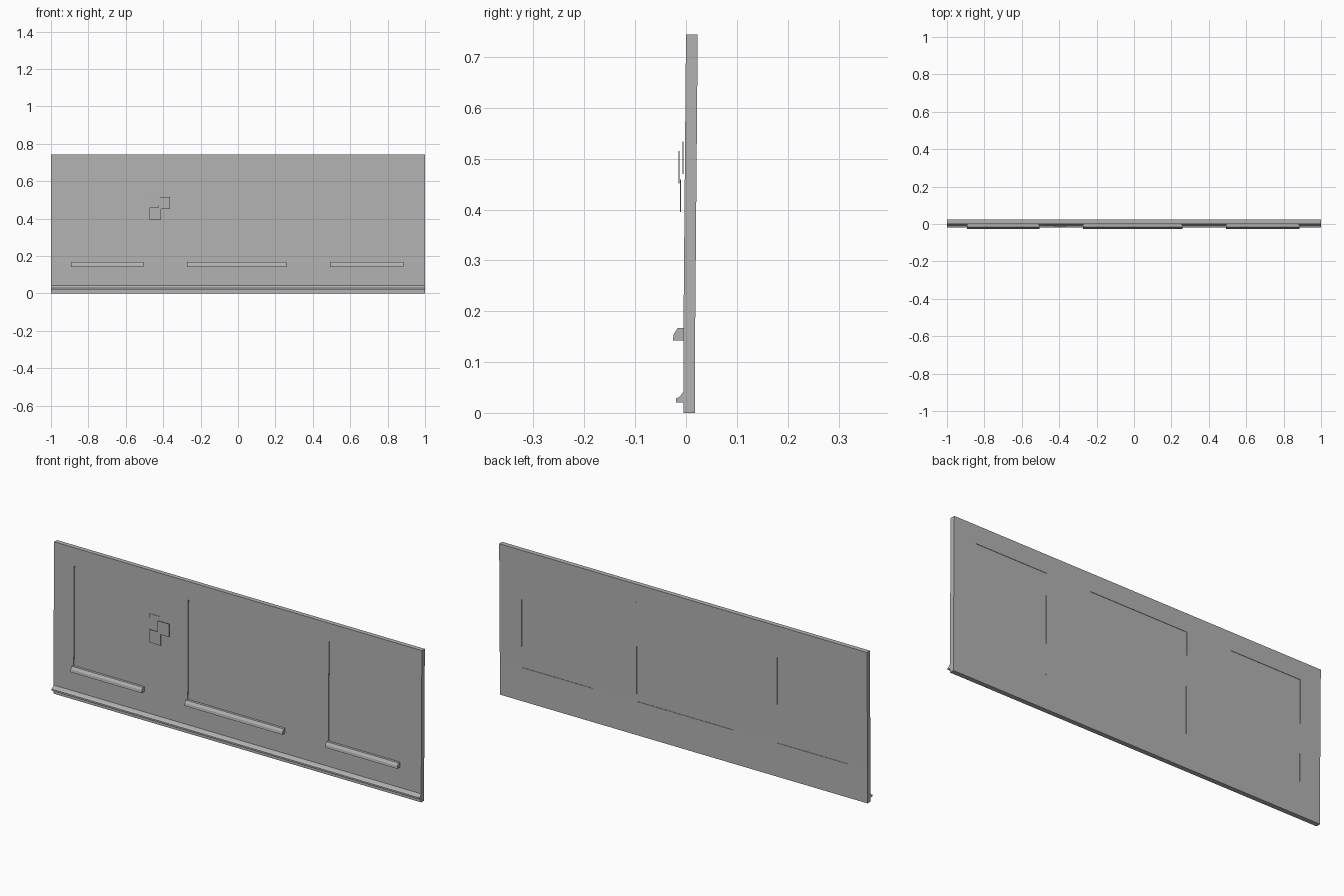
import bpy, bmesh
from mathutils import Matrix

cube = bpy.data.objects.get("Cube")
if cube:
    bpy.data.objects.remove(cube, do_unlink=True)

grey = bpy.data.materials.new("plain_grey")
grey.use_nodes = True
grey.diffuse_color = (0.45, 0.45, 0.45, 1)
grey.node_tree.nodes["Principled BSDF"].inputs["Base Color"].default_value = grey.diffuse_color

HEIGHT, THICK = 0.744, 0.023
SILL_Z, HEAD_Z = 0.165, 0.655
WINDOWS = {"right": (-0.89, -0.51), "middle": (-0.27, 0.255), "left": (0.495, 0.88)}


def front_y(z):
    """Front of the wall: upright at the foot, leaning slightly back above."""
    return -0.005 + 0.005 * max(0, z - SILL_Z) / (HEIGHT - SILL_Z)


def finish(name, bm):
    bmesh.ops.recalc_face_normals(bm, faces=bm.faces)
    mesh = bpy.data.meshes.new(name)
    bm.to_mesh(mesh)
    bm.free()
    mesh.materials.append(grey)
    obj = bpy.data.objects.new(name, mesh)
    bpy.context.collection.objects.link(obj)
    return obj


def extrude_x(name, profile, x0, x1):
    """Closed (y, z) profile swept along x."""
    bm = bmesh.new()
    face = bm.faces.new([bm.verts.new((x0, y, z)) for y, z in profile])
    new = bmesh.ops.extrude_face_region(bm, geom=[face])["geom"]
    bmesh.ops.translate(bm, vec=(x1 - x0, 0, 0),
                        verts=[v for v in new if isinstance(v, bmesh.types.BMVert)])
    return finish(name, bm)


# Wall sheet with three window openings, thickened to the back
xs = [-1] + [x for span in WINDOWS.values() for x in span] + [1]
zs = [0, SILL_Z, HEAD_Z, HEIGHT]
bm = bmesh.new()
grid = [[bm.verts.new((x, front_y(z), z)) for x in xs] for z in zs]
for r in range(len(zs) - 1):
    for c in range(len(xs) - 1):
        if not (r == 1 and c % 2 == 1):
            bm.faces.new((grid[r][c], grid[r][c + 1], grid[r + 1][c + 1], grid[r + 1][c]))
wall = finish("wall", bm)
for poly in wall.data.polygons:
    if poly.normal.y > 0:
        poly.flip()
wall.data.update()
solid = wall.modifiers.new("thickness", "SOLIDIFY")
solid.thickness = THICK
solid.offset = -1

# Window panes, set just inside the wall faces, each with a ledge below
for side, (x0, x1) in WINDOWS.items():
    bottom, top = front_y(SILL_Z), front_y(HEAD_Z)
    extrude_x(side + "_window_pane",
              [(bottom + 0.004, SILL_Z), (top + 0.004, HEAD_Z),
               (top + THICK - 0.002, HEAD_Z), (bottom + THICK - 0.002, SILL_Z)], x0, x1)
    extrude_x(side + "_window_ledge",
              [(-0.004, 0.142), (-0.026, 0.142), (-0.024, 0.155),
               (-0.016, 0.167), (-0.004, 0.167)], x0 - 0.003, x1 + 0.004)

# Moulding along the foot
extrude_x("foot_moulding",
          [(-0.005, 0.02), (-0.02, 0.02), (-0.02, 0.028), (-0.012, 0.032), (-0.005, 0.042)], -1, 1)

# Three overlapping thin plaques between the windows
for name, x, y, z in (("upper", -0.448, -0.006, 0.502),
                      ("outer", -0.395, -0.014, 0.483),
                      ("lower", -0.443, -0.011, 0.427)):
    bm = bmesh.new()
    bmesh.ops.create_cube(bm, size=1, matrix=Matrix.Translation((x, y, z))
                          @ Matrix.Diagonal((0.062, 0.002, 0.064, 1)))
    finish(name + "_plaque", bm)
